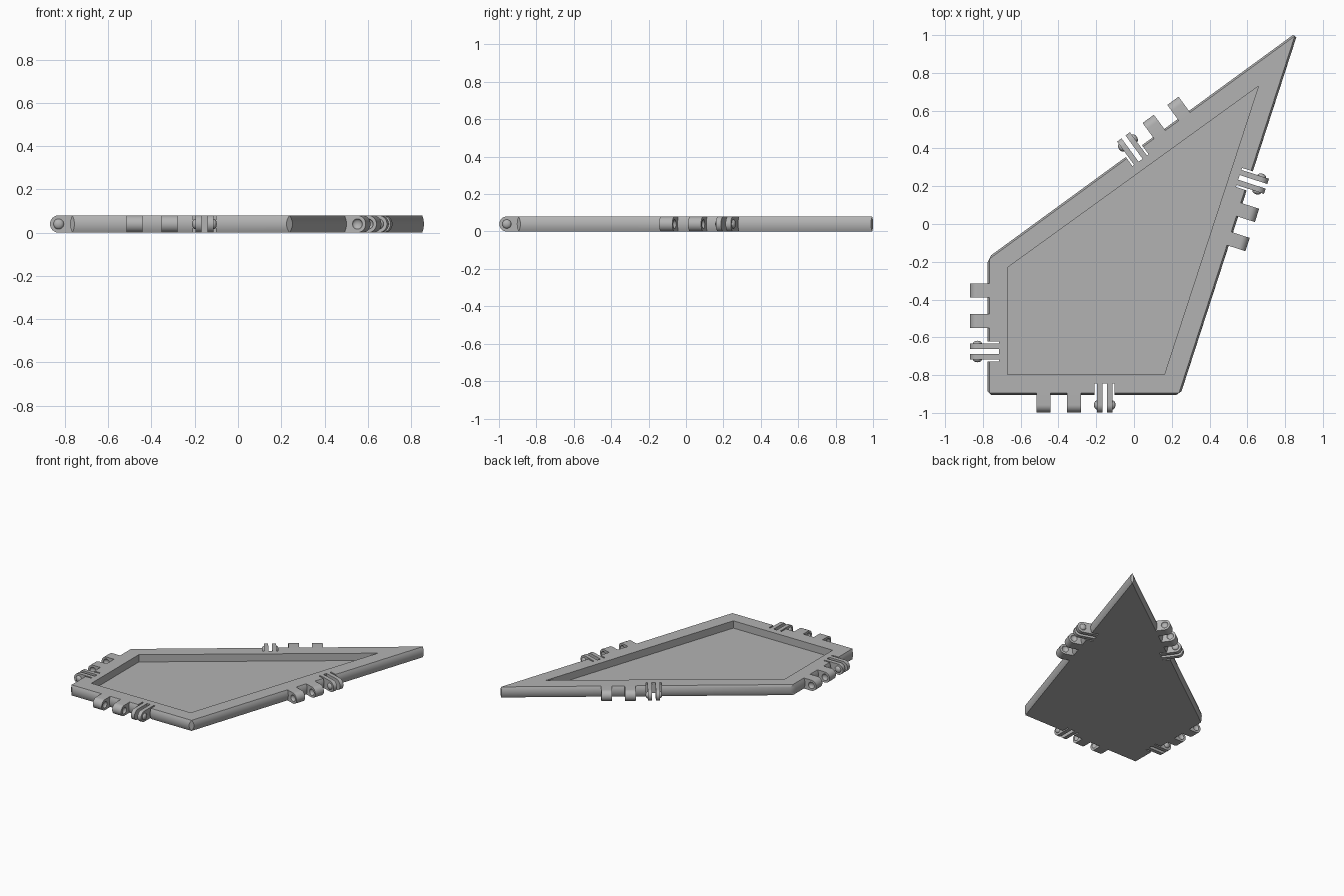
import bpy, bmesh, math
from mathutils import Vector, Matrix

if "Cube" in bpy.data.objects:
    bpy.data.objects.remove(bpy.data.objects["Cube"])

HEIGHT, FLOOR, BULGE = 0.08, 0.025, 0.01
R = HEIGHT / 2          # hinge radius
REACH = 0.063           # hinge axis distance from the panel edge
OUTER = [Vector(p) for p in ((-0.766, -0.895), (0.238, -0.895), (0.851, 0.995), (-0.766, -0.185))]
INNER = [Vector(p) for p in ((-0.669, -0.796), (0.161, -0.796), (0.659, 0.73), (-0.669, -0.23))]
FIRST_KNUCKLE = (0.287, 0.86, 0.723, 0.166)   # distance along each edge
SPACING = 0.162

grey = bpy.data.materials.new("plain_grey")
grey.use_nodes = True
colour = (0.45, 0.45, 0.45, 1)
grey.diffuse_color = colour
grey.node_tree.nodes["Principled BSDF"].inputs["Base Color"].default_value = colour


def finish(name, bm, matrix=Matrix()):
    bmesh.ops.recalc_face_normals(bm, faces=bm.faces)
    mesh = bpy.data.meshes.new(name)
    bm.to_mesh(mesh)
    bm.free()
    mesh.materials.append(grey)
    obj = bpy.data.objects.new(name, mesh)
    obj.matrix_world = matrix
    bpy.context.collection.objects.link(obj)
    return obj


def activate(obj):
    bpy.ops.object.select_all(action='DESELECT')
    obj.select_set(True)
    bpy.context.view_layer.objects.active = obj


def smooth(obj):
    activate(obj)
    bpy.ops.object.shade_smooth_by_angle(angle=math.radians(30))


def cut(obj, cutter):
    activate(obj)
    mod = obj.modifiers.new("cut", 'BOOLEAN')
    mod.operation, mod.solver, mod.object = 'DIFFERENCE', 'EXACT', cutter
    bpy.ops.object.modifier_apply(modifier=mod.name)
    bpy.data.objects.remove(cutter)


def outward(a, b):
    d = (b - a).normalized()
    return Vector((d.y, -d.x))


def bulged_ring(offset):
    """Outline pushed outward, with each corner clipped flat."""
    points = []
    for i, corner in enumerate(OUTER):
        n1 = outward(OUTER[i - 1], corner)
        n2 = outward(corner, OUTER[(i + 1) % 4])
        b = (n1 + n2).normalized()
        t = Vector((-b.y, b.x))
        s = offset / t.dot(n1)
        points += [corner + t * s, corner - t * s]
    return points


def add_dimples(bm, half_width):
    """Flattened balls on the hinge axis at both sides."""
    for side in (-1, 1):
        place = Matrix.Translation((side * half_width, REACH, R)) @ Matrix.Rotation(math.pi / 2, 4, 'Y')
        bmesh.ops.create_uvsphere(bm, u_segments=24, v_segments=12, radius=1,
                                  matrix=place @ Matrix.Diagonal((0.024, 0.024, 0.015, 1)))


def add_lug(bm, x0, x1, back):
    """Slab with a half-round end, extruded across the hinge axis."""
    profile = [(back, HEIGHT), (back, 0)]
    for k in range(17):
        a = -math.pi / 2 + math.pi * k / 16
        profile.append((REACH + R * math.cos(a), R + R * math.sin(a)))
    face = bm.faces.new([bm.verts.new((x0, y, z)) for y, z in profile])
    side = bmesh.ops.extrude_face_region(bm, geom=[face])
    bmesh.ops.translate(bm, vec=(x1 - x0, 0, 0),
                        verts=[v for v in side["geom"] if isinstance(v, bmesh.types.BMVert)])


# Tray panel: bulged rim, flat border, vertical inner wall and floor
bm = bmesh.new()
levels = [(k / 8) * HEIGHT for k in range(9)]
rings = [(bulged_ring(BULGE * (1 - (z / R - 1) ** 2)), z) for z in levels]
well = [p for p in INNER for _ in range(2)]
rings += [(well, HEIGHT), (well, FLOOR)]
loops = [[bm.verts.new((p.x, p.y, z)) for p in ring] for ring, z in rings]
for low, high in zip(loops, loops[1:]):
    for i in range(8):
        j = (i + 1) % 8
        bm.faces.new((low[i], low[j], high[j], high[i]))
bm.faces.new(loops[0])
bm.faces.new(loops[-1])
bmesh.ops.remove_doubles(bm, verts=bm.verts, dist=1e-5)
panel = finish("tray_panel", bm)

# Local hinge frames: x along the edge, y outward, z up
frames = []
for i, start in enumerate(OUTER):
    end = OUTER[(i + 1) % 4]
    d, n = (end - start).normalized(), outward(start, end)
    for k in range(3):
        p = start + d * (FIRST_KNUCKLE[i] + SPACING * k)
        frames.append((k, Matrix(((-d.x, n.x, 0, p.x), (-d.y, n.y, 0, p.y), (0, 0, 1, 0), (0, 0, 0, 1)))))

# Slots in the rim around each clip
bm = bmesh.new()
for k, frame in frames:
    if k == 2:
        bmesh.ops.create_cube(bm, size=1, matrix=frame @ Matrix.Translation((0, 0, R))
                              @ Matrix.Diagonal((0.106, 0.1, 0.2, 1)))
cut(panel, finish("slot_cutter", bm))
smooth(panel)

for k, frame in frames:
    bm = bmesh.new()
    if k < 2:
        # Solid knuckle with a socket in each side
        add_lug(bm, -0.037, 0.037, -0.015)
        lug = finish("hinge_knuckle", bm, frame)
        bm = bmesh.new()
        add_dimples(bm, 0.037)
        cutter = finish("socket_cutter", bm, frame)
        bpy.context.view_layer.update()
        cut(lug, cutter)
    else:
        # Pair of springy clip plates with a bump on each outer face
        for side in (-1, 1):
            add_lug(bm, side * 0.013, side * 0.042, -0.055)
        add_dimples(bm, 0.042)
        lug = finish("hinge_clip", bm, frame)
    smooth(lug)
